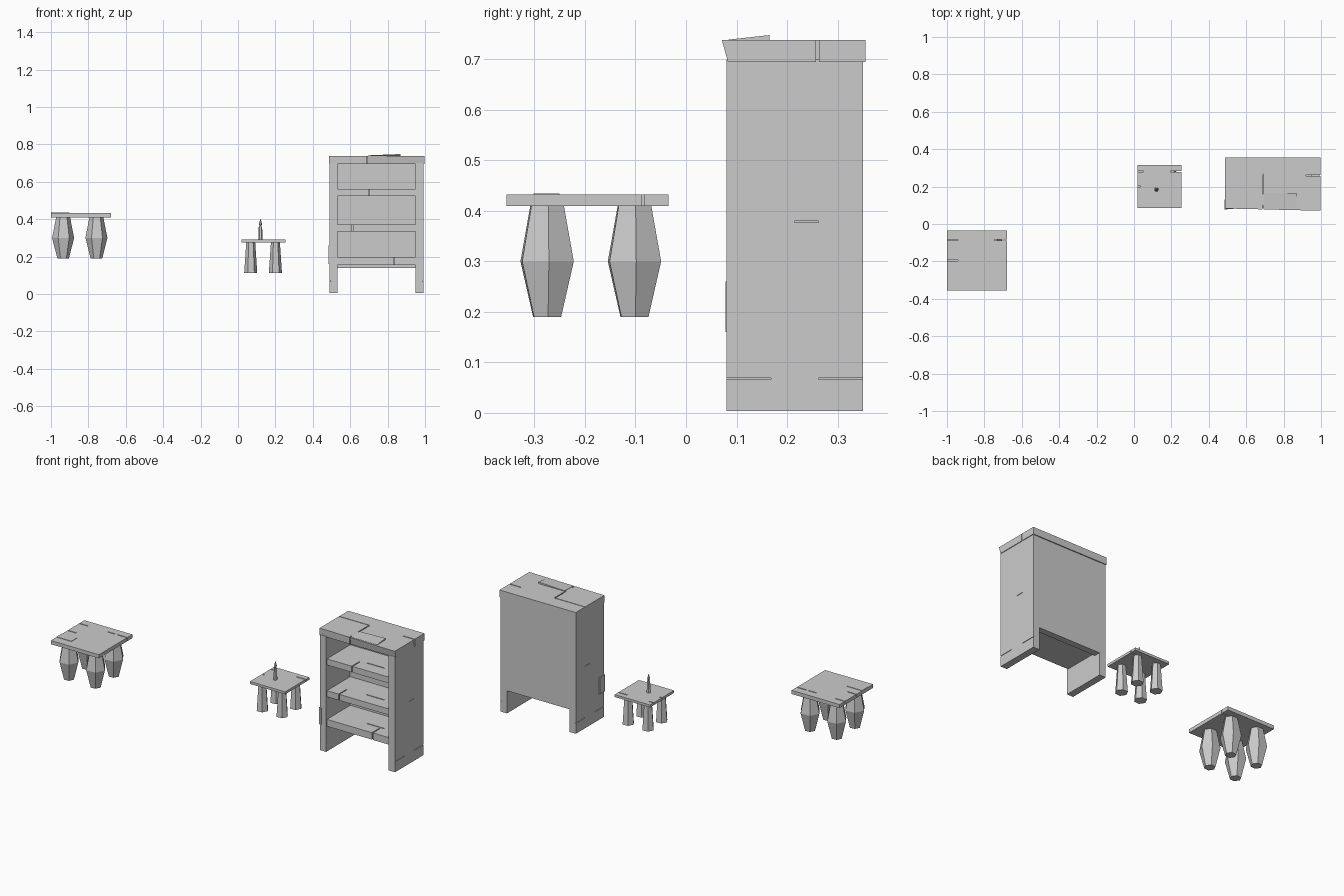
import bpy, bmesh, math
from mathutils import Matrix, Vector

if "Cube" in bpy.data.objects:
    bpy.data.objects.remove(bpy.data.objects["Cube"])


def finish(name, bm):
    bmesh.ops.recalc_face_normals(bm, faces=bm.faces[:])
    me = bpy.data.meshes.new(name)
    bm.to_mesh(me)
    bm.free()
    ob = bpy.data.objects.new(name, me)
    bpy.context.collection.objects.link(ob)
    return ob


def add_box(bm, x0, x1, y0, y1, z0, z1):
    m = Matrix.Translation(((x0 + x1) / 2, (y0 + y1) / 2, (z0 + z1) / 2)) @ \
        Matrix.Diagonal((x1 - x0, y1 - y0, z1 - z0, 1))
    return bmesh.ops.create_cube(bm, size=1, matrix=m)["verts"]


def box(name, *b):
    bm = bmesh.new()
    add_box(bm, *b)
    return finish(name, bm)


def turned(name, x, y, rings, sides=6, turn=0.0):
    """Faceted post from (radius, z) rings."""
    bm = bmesh.new()
    loops = []
    for r, z in rings:
        loops.append([bm.verts.new((x + r * math.cos(turn + 2 * math.pi * k / sides),
                                    y + r * math.sin(turn + 2 * math.pi * k / sides), z))
                      for k in range(sides)])
    for a, b in zip(loops, loops[1:]):
        for k in range(sides):
            j = (k + 1) % sides
            bm.faces.new((a[k], a[j], b[j], b[k]))
    bm.faces.new(loops[0][::-1])
    bm.faces.new(loops[-1])
    return finish(name, bm)


def crack(ob, cuts):
    """Carve thin box-shaped cracks out of a board."""
    for i, c in enumerate(cuts):
        cutter = box(f"{ob.name}_crack_cutter_{i}", *c)
        cutter.hide_render = True
        cutter.hide_set(True)
        mod = ob.modifiers.new("crack", 'BOOLEAN')
        mod.operation = 'DIFFERENCE'
        mod.solver = 'EXACT'
        mod.object = cutter


T = 0.003  # half width of a crack

# Large table: plank top with cracks, four bulging hexagonal legs
top = box("large_table_top", -1, -0.68, -0.355, -0.035, 0.41, 0.432)
crack(top, [(-1.01, -0.94, -0.085 - T, -0.085 + T, 0.42, 0.44),
            (-0.81, -0.76, -0.085 - T, -0.085 + T, 0.424, 0.44),
            (-0.745, -0.67, -0.085 - T, -0.085 + T, 0.40, 0.44),
            (-1.01, -0.94, -0.195 - T, -0.195 + T, 0.42, 0.44)])
box("large_table_lifted_plank", -1, -0.90, -0.302, -0.25, 0.431, 0.4345)
for i, x in enumerate((-0.935, -0.757)):
    for j, y in enumerate((-0.275, -0.102)):
        turned(f"large_table_leg_{i}{j}", x, y,
               [(0.031, 0.19), (0.059, 0.30), (0.037, 0.411)], 6, 0.06)

# Small table: cracked top, four legs that flare downwards
top = box("small_table_top", 0.02, 0.255, 0.085, 0.315, 0.275, 0.29)
crack(top, [(0.01, 0.05, 0.28 - T, 0.28 + T, 0.28, 0.30),
            (0.195, 0.26, 0.28 - T, 0.28 + T, 0.27, 0.30),
            (0.01, 0.036, 0.2 - T, 0.2 + T, 0.28, 0.30)])
for i, x in enumerate((0.068, 0.2)):
    for j, y in enumerate((0.135, 0.265)):
        turned(f"small_table_leg_{i}{j}", x, y,
               [(0.035, 0.113), (0.024, 0.276)], 6, 0.06)

# Candle and flame
turned("candle", 0.12, 0.185, [(0.012, 0.288), (0.009, 0.36)], 6)
turned("candle_flame", 0.12, 0.185,
       [(0.003, 0.359), (0.009, 0.374), (0.001, 0.40)], 6)

# Bookcase sides with shallow cracks on the outer faces
for name, x0, x1, xo in (("left", 0.49, 0.532, 0.49), ("right", 0.95, 0.992, 0.992)):
    side = box(f"bookcase_{name}_side", x0, x1, 0.08, 0.35, 0.004, 0.70)
    d = 0.006
    crack(side, [(xo - d, xo + d, 0.07, 0.168, 0.066, 0.069),
                 (xo - d, xo + d, 0.262, 0.36, 0.066, 0.069),
                 (xo - d, xo + d, 0.215, 0.262, 0.377, 0.38)])
box("bookcase_left_splinter", 0.484, 0.50, 0.0785, 0.13, 0.16, 0.26)

# Back panel and shelves, each shelf with a chipped front edge
box("bookcase_back", 0.53, 0.952, 0.31, 0.349, 0.14, 0.70)
for i, (z0, z1, cx) in enumerate(((0.155, 0.197, 0.835), (0.333, 0.37, 0.612),
                                  (0.525, 0.562, 0.70))):
    shelf = box(f"bookcase_shelf_{i}", 0.531, 0.951, 0.088, 0.312, z0, z1)
    crack(shelf, [(cx - T, cx + T, 0.07, 0.16, z0 - 0.01, z1 + 0.01),
                  (0.74, 0.86, 0.17 - T, 0.17 + T, z1 - 0.008, z1 + 0.01)])

# Bookcase top board, front edge leaning out towards the right corner
bm = bmesh.new()
for v in add_box(bm, 0.487, 0.996, 0.083, 0.355, 0.695, 0.738):
    if v.co.x > 0.9 and v.co.y < 0.2 and v.co.z > 0.72:
        v.co += Vector((0, -0.012, 0))
top = finish("bookcase_top", bm)
crack(top, [(0.48, 0.69, 0.267 - 0.002, 0.267 + 0.002, 0.732, 0.75),
            (0.69 - T, 0.69 + T, 0.16, 0.268, 0.728, 0.75),
            (0.69 - T, 0.69 + T, 0.06, 0.10, 0.69, 0.75),
            (0.92, 1.01, 0.26 - T, 0.26 + T, 0.69, 0.75)])

# Tilted loose plank on the bookcase top
bm = bmesh.new()
for v in add_box(bm, 0.695, 0.87, 0.084, 0.165, 0.728, 0.739):
    if v.co.z > 0.735 and v.co.y > 0.1:
        v.co.z = 0.748 if v.co.x > 0.8 else 0.741
finish("bookcase_loose_plank", bm)
